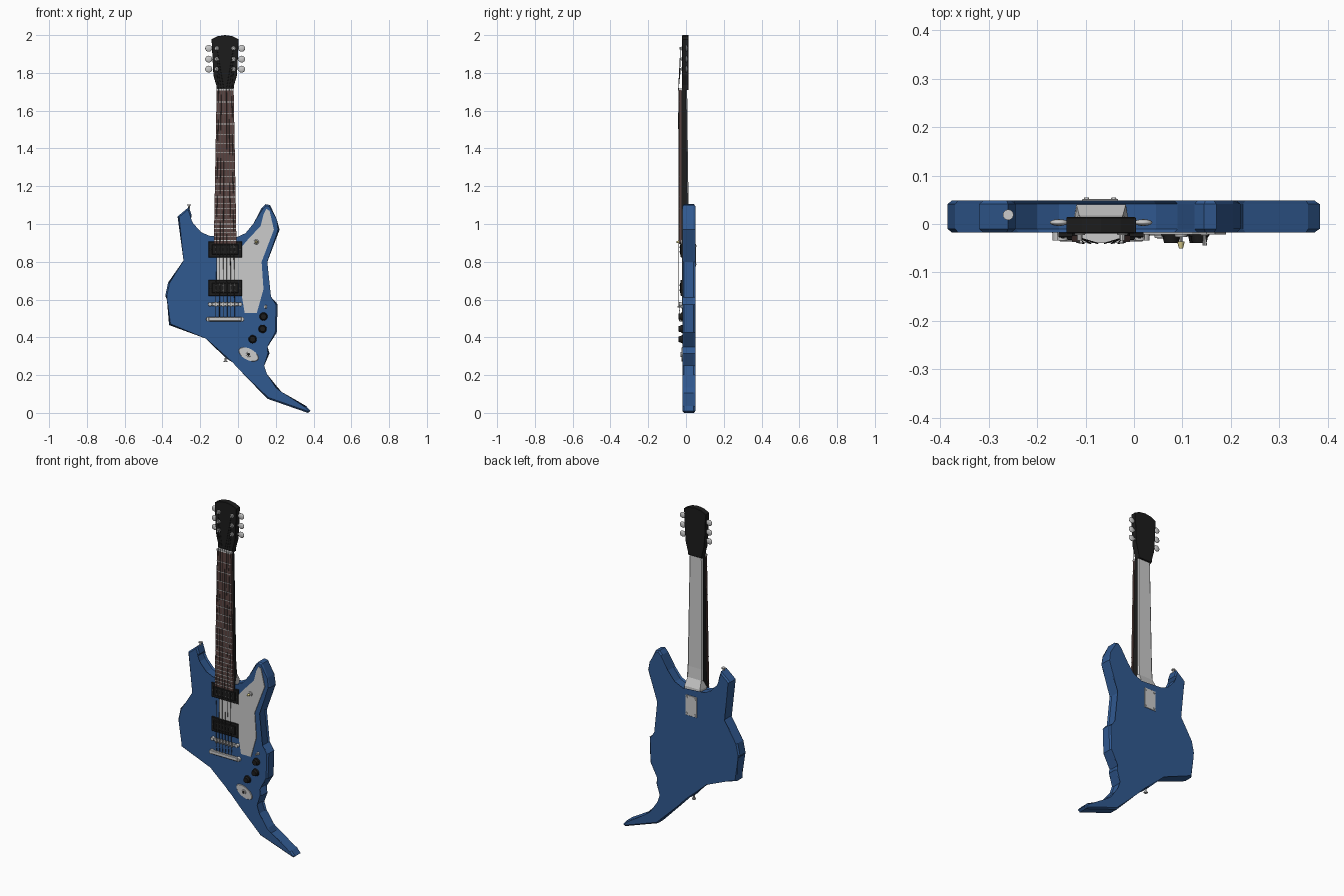
import bpy, bmesh
from math import pi, cos, sin, radians

if "Cube" in bpy.data.objects:
    bpy.data.objects.remove(bpy.data.objects["Cube"])

CX = -0.068  # neck centre line


def mat(name, r, g, b):
    m = bpy.data.materials.new(name)
    m.diffuse_color = (r, g, b, 1)
    m.use_nodes = True
    m.node_tree.nodes["Principled BSDF"].inputs["Base Color"].default_value = m.diffuse_color
    return m


BLUE = mat("blue_paint", 0.03, 0.1, 0.28)
BLACK = mat("black", 0.012, 0.012, 0.012)
WOOD = mat("rosewood", 0.1, 0.055, 0.05)
DARK = mat("dark_metal", 0.08, 0.08, 0.08)
CREAM = mat("cream", 0.8, 0.7, 0.3)


def finish(name, bm, *mats):
    bmesh.ops.recalc_face_normals(bm, faces=bm.faces)
    me = bpy.data.meshes.new(name)
    bm.to_mesh(me)
    bm.free()
    ob = bpy.data.objects.new(name, me)
    bpy.context.collection.objects.link(ob)
    for m in mats:
        me.materials.append(m)
    return ob


def prism(name, pts, y0, y1, m=None, bevel=0.0):
    """Front outline (x, z) pushed from y0 (front) to y1 (back)."""
    bm = bmesh.new()
    front = bm.faces.new([bm.verts.new((x, y0, z)) for x, z in pts])
    back = bm.faces.new([bm.verts.new((x, y1, z)) for x, z in reversed(pts)])
    f, b = list(front.verts), list(back.verts)[::-1]
    for i in range(len(f)):
        j = (i + 1) % len(f)
        bm.faces.new((f[j], f[i], b[i], b[j]))
    if bevel:
        rim = list(front.edges) + list(back.edges)
        bmesh.ops.bevel(bm, geom=rim, offset=bevel, segments=1, affect='EDGES', clamp_overlap=False)
    return finish(name, bm, *([m] if m else []))


def box(name, x0, x1, z0, z1, y0, y1, m=None, bevel=0.0):
    return prism(name, [(x0, z0), (x1, z0), (x1, z1), (x0, z1)], y0, y1, m, bevel)


def peg(name, x, z, y0, y1, r_back, r_front, m=None, n=16):
    """Round part whose axis runs front to back."""
    bpy.ops.mesh.primitive_cone_add(vertices=n, radius1=r_back, radius2=r_front, depth=abs(y1 - y0),
                                    location=(x, (y0 + y1) / 2, z), rotation=(pi / 2, 0, 0))
    ob = bpy.context.object
    ob.name = name
    if m:
        ob.data.materials.append(m)
    bpy.ops.object.shade_smooth_by_angle(angle=radians(35))
    return ob


# Body
prism("body", [
    (-0.32, 1.04), (-0.26, 1.09), (-0.245, 1.045), (-0.258, 1.03), (-0.245, 1.0), (-0.20, 0.95),
    (-0.155, 0.93), (-0.01, 0.92), (0.045, 0.945), (0.09, 1.0), (0.125, 1.085), (0.145, 1.105),
    (0.17, 1.10), (0.205, 1.025), (0.22, 0.97), (0.147, 0.80), (0.167, 0.61), (0.21, 0.575),
    (0.205, 0.425), (0.147, 0.35), (0.167, 0.315), (0.13, 0.25), (0.147, 0.20), (0.21, 0.135),
    (0.225, 0.105), (0.36, 0.037), (0.384, 0.01), (0.37, 0.0), (0.155, 0.075), (0.025, 0.21),
    (-0.025, 0.275), (-0.065, 0.29), (-0.165, 0.40), (-0.365, 0.465), (-0.368, 0.6), (-0.385, 0.62),
    (-0.37, 0.69), (-0.28, 0.805)], -0.018, 0.049, BLUE, 0.008)

# Pickguard
prism("pickguard", [
    (0.15, 1.08), (0.167, 1.07), (0.19, 0.97), (0.125, 0.80), (0.135, 0.655), (0.10, 0.53),
    (0.035, 0.53), (0.02, 0.62), (0.02, 0.66), (-0.11, 0.66), (-0.11, 0.87), (0.02, 0.88),
    (0.05, 0.915), (0.12, 0.99), (0.135, 1.05)], -0.022, -0.016)

# Neck with pale back and heel: (z, half width, back y)
bm = bmesh.new()
rings = []
for z, w, yb in [(0.88, .06, .042), (0.94, .06, .04), (0.985, .053, .018), (1.05, .051, .014), (1.715, .043, .006)]:
    mid = -0.012 if z < 0.96 else yb - 0.006
    section = [(-w, -.025), (w, -.025), (w, mid), (w * .85, yb), (-w * .85, yb), (-w, mid)]
    rings.append([bm.verts.new((CX + x, y, z)) for x, y in section])
for lo, hi in zip(rings, rings[1:]):
    for i in range(6):
        j = (i + 1) % 6
        face = bm.faces.new((lo[i], lo[j], hi[j], hi[i]))
        face.material_index = 1 if i in (2, 3, 4) else 0
bm.faces.new(rings[0])
bm.faces.new(rings[-1])
PALE = mat("pale_neck", 0.8, 0.8, 0.8)
finish("neck", bm, BLACK, PALE)

# Fretboard, frets and nut
prism("fretboard", [(CX - .06, .895), (CX + .06, .895), (CX + .045, 1.71), (CX - .045, 1.71)],
      -0.036, -0.024, WOOD)
for i in range(1, 22):
    z = 1.71 - 1.135 * (1 - 2 ** (-i / 12))
    w = 0.045 + 0.015 * (1.71 - z) / 0.815
    box(f"fret_{i}", CX - w, CX + w, z - .0018, z + .0018, -0.0375, -0.035)
box("nut", CX - .045, CX + .045, 1.708, 1.718, -0.039, -0.02)

# Headstock
half = [(.072, 1.978), (.066, 1.86), (.062, 1.785), (.045, 1.735), (.045, 1.71)]
prism("headstock", [(CX, 2.0), (CX + .04, 1.994)] + [(CX + x, z) for x, z in half]
      + [(CX - x, z) for x, z in reversed(half)] + [(CX - .04, 1.994)], -0.02, 0.014, BLACK, 0.002)

# Tuners
for s in (-1, 1):
    for k, z in enumerate((1.82, 1.873, 1.93)):
        tag = f"{'left' if s < 0 else 'right'}_{k}"
        peg("tuner_post_" + tag, CX + s * .044, z, -0.034, -0.019, .006, .006, None, 10)
        peg("tuner_bushing_" + tag, CX + s * .044, z, -0.023, -0.019, .012, .01)
        box("tuner_shaft_" + tag, CX + s * .084 - .02, CX + s * .084 + .012, z - .004, z + .004, -0.001, .006)
        bpy.ops.mesh.primitive_uv_sphere_add(segments=16, ring_count=8, location=(CX + s * .087, .003, z))
        knob = bpy.context.object
        knob.name = "tuner_head_" + tag
        knob.scale = (.019, .007, .018)
        bpy.ops.object.shade_smooth_by_angle()

# Pickups
for label, z in (("neck", .865), ("bridge", .662)):
    box(label + "_pickup_frame", CX - .088, CX + .088, z - .042, z + .042, -0.028, -0.017, BLACK, .002)
    box(label + "_pickup_cover", CX - .07, CX + .07, z - .026, z + .026, -0.033, -0.026, BLACK, .002)
    for row in (-1, 1):
        for i in range(6):
            peg(f"{label}_pole_{row}_{i}", CX + (i - 2.5) * .02, z + row * .013, -0.0345, -0.032,
                .004, .004, DARK, 8)
    for s in (-1, 1):
        peg(f"{label}_pickup_screw_{s}", CX + s * .079, z, -0.030, -0.027, .004, .003, DARK, 8)

# Bridge with saddles
box("bridge", CX - .07, CX + .07, .566, .584, -0.032, -0.021, None, .002)
for i in range(6):
    box(f"saddle_{i}", CX + (i - 2.5) * .02 - .006, CX + (i - 2.5) * .02 + .006, .562, .588, -0.037, -0.03)
for s in (-1, 1):
    peg(f"bridge_post_{s}", CX + s * .08, .575, -0.034, -0.017, .011, .01)

# Tailpiece
box("tailpiece", CX - .088, CX + .088, .485, .508, -0.036, -0.022, None, .003)
for s in (-1, 1):
    peg(f"tailpiece_post_{s}", CX + s * .088, .496, -0.034, -0.017, .013, .012)

# Strings
for i in range(6):
    k = i - 2.5
    side = -1 if i < 3 else 1
    post_z = (1.82, 1.873, 1.93)[i if i < 3 else 5 - i]
    cu = bpy.data.curves.new(f"string_{i}", 'CURVE')
    cu.dimensions = '3D'
    cu.bevel_depth = 0.0014
    cu.bevel_resolution = 0
    sp = cu.splines.new('POLY')
    path = [(CX + k * .02, -.03, .5), (CX + k * .02, -.038, .575),
            (CX + k * .014, -.040, 1.714), (CX + side * .044, -.029, post_z)]
    sp.points.add(len(path) - 1)
    for p, co in zip(sp.points, path):
        p.co = (*co, 1)
    ob = bpy.data.objects.new(f"string_{i}", cu)
    bpy.context.collection.objects.link(ob)
    cu.materials.append(DARK)

# Control knobs
for i, (x, z) in enumerate([(.135, .51), (.13, .445), (.077, .39)]):
    peg(f"knob_skirt_{i}", x, z, -0.026, -0.017, .022, .02, BLACK, 20)
    peg(f"knob_{i}", x, z, -0.039, -0.025, .018, .015, BLACK, 20)

# Pickup selector and small switch
peg("selector_base", .097, .905, -0.027, -0.02, .014, .012)
peg("selector_lever", .097, .905, -0.04, -0.026, .003, .003, None, 8)
peg("selector_tip", .097, .905, -0.051, -0.036, .008, .004, CREAM, 12)
peg("small_switch_base", .146, .562, -0.024, -0.017, .009, .008)
peg("small_switch_lever", .146, .562, -0.044, -0.023, .003, .005, None, 10)

# Jack plate and socket
a = radians(-28)
oval = [(.057 * cos(t * pi / 12), .03 * sin(t * pi / 12)) for t in range(24)]
prism("jack_plate", [(.056 + x * cos(a) - z * sin(a), .31 + x * sin(a) + z * cos(a)) for x, z in oval],
      -0.024, -0.017, None, .002)
peg("jack_ring", .056, .31, -0.029, -0.023, .014, .013)
peg("jack_hole", .056, .31, -0.0295, -0.028, .008, .008, BLACK)

# Neck plate with screws on the back
box("neck_plate", -0.107, -0.033, .775, .895, 0.048, 0.052, None, .001)
for sx in (-.098, -.042):
    for z in (.787, .883):
        peg(f"plate_screw_{sx}_{z}", sx, z, 0.051, 0.055, .005, .006, None, 10)

# Strap buttons
for name, x, z, tilt in (("upper", -.26, 1.088, 0), ("lower", -.066, .285, pi)):
    d = cos(tilt)
    for part, off, r, h in (("stem", .004, .005, .02), ("cap", .013, .011, .005)):
        bpy.ops.mesh.primitive_cylinder_add(vertices=16, radius=r, depth=h, location=(x, .019, z + d * off))
        bpy.context.object.name = f"{name}_strap_{part}"
        bpy.ops.object.shade_smooth_by_angle()
